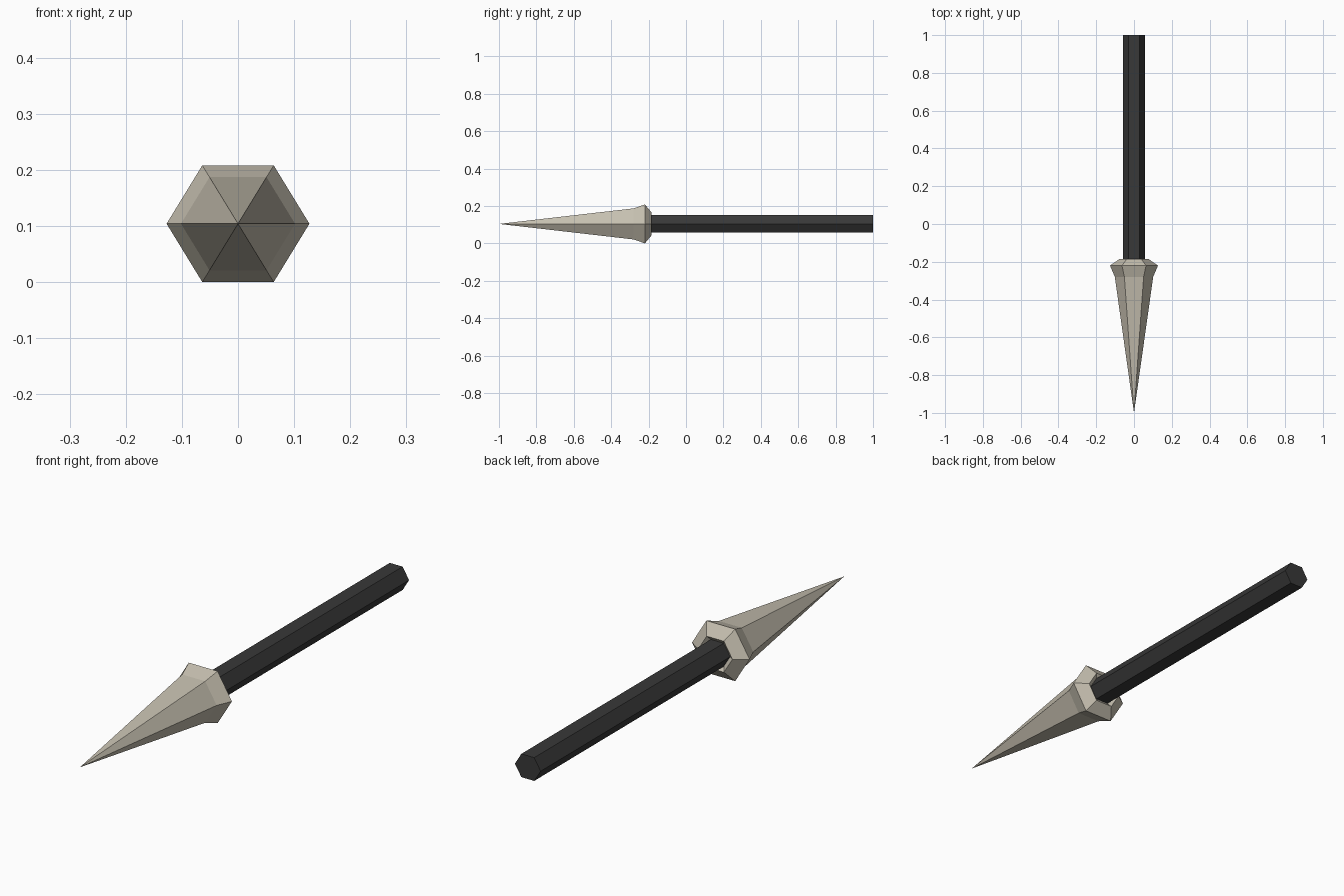
import bpy, bmesh, math

if "Cube" in bpy.data.objects:
    bpy.data.objects.remove(bpy.data.objects["Cube"])

def material(name, color):
    m = bpy.data.materials.new(name)
    m.diffuse_color = (*color, 1)
    m.use_nodes = True
    m.node_tree.nodes["Principled BSDF"].inputs["Base Color"].default_value = m.diffuse_color
    return m

SX = 1.06   # hexagon is slightly wider than regular
ZC = 0.104  # axis height

def lathe_hex(name, rings, mat):
    """Hexagonal rings along y: (y, half height); zero means a point."""
    bm = bmesh.new()
    loops = []
    for y, apothem in rings:
        r = apothem / math.cos(math.pi / 6)
        if r == 0:
            loops.append([bm.verts.new((0, y, ZC))])
        else:
            loops.append([bm.verts.new((r * SX * math.cos(i * math.pi / 3), y,
                                        ZC + r * math.sin(i * math.pi / 3)))
                          for i in range(6)])
    for a, b in zip(loops, loops[1:]):
        for i in range(6):
            j = (i + 1) % 6
            if len(a) == 1:
                bm.faces.new((a[0], b[i], b[j]))
            else:
                bm.faces.new((a[i], a[j], b[j], b[i]))
    for end in (loops[0], loops[-1]):
        if len(end) > 1:
            bm.faces.new(end)
    bmesh.ops.recalc_face_normals(bm, faces=bm.faces)
    me = bpy.data.meshes.new(name)
    bm.to_mesh(me)
    bm.free()
    me.materials.append(mat)
    ob = bpy.data.objects.new(name, me)
    bpy.context.collection.objects.link(ob)
    return ob

bone = material("pale stone", (0.56, 0.52, 0.43))
dark = material("dark shaft", (0.04, 0.04, 0.04))

# Pointed head with flared collar and sloped back
lathe_hex("spear_head", [(-1, 0), (-0.28, 0.083), (-0.22, 0.104),
                         (-0.185, 0.062), (-0.20, 0.044)], bone)
# Hexagonal shaft
lathe_hex("shaft", [(-0.24, 0.0465), (1, 0.0465)], dark)
